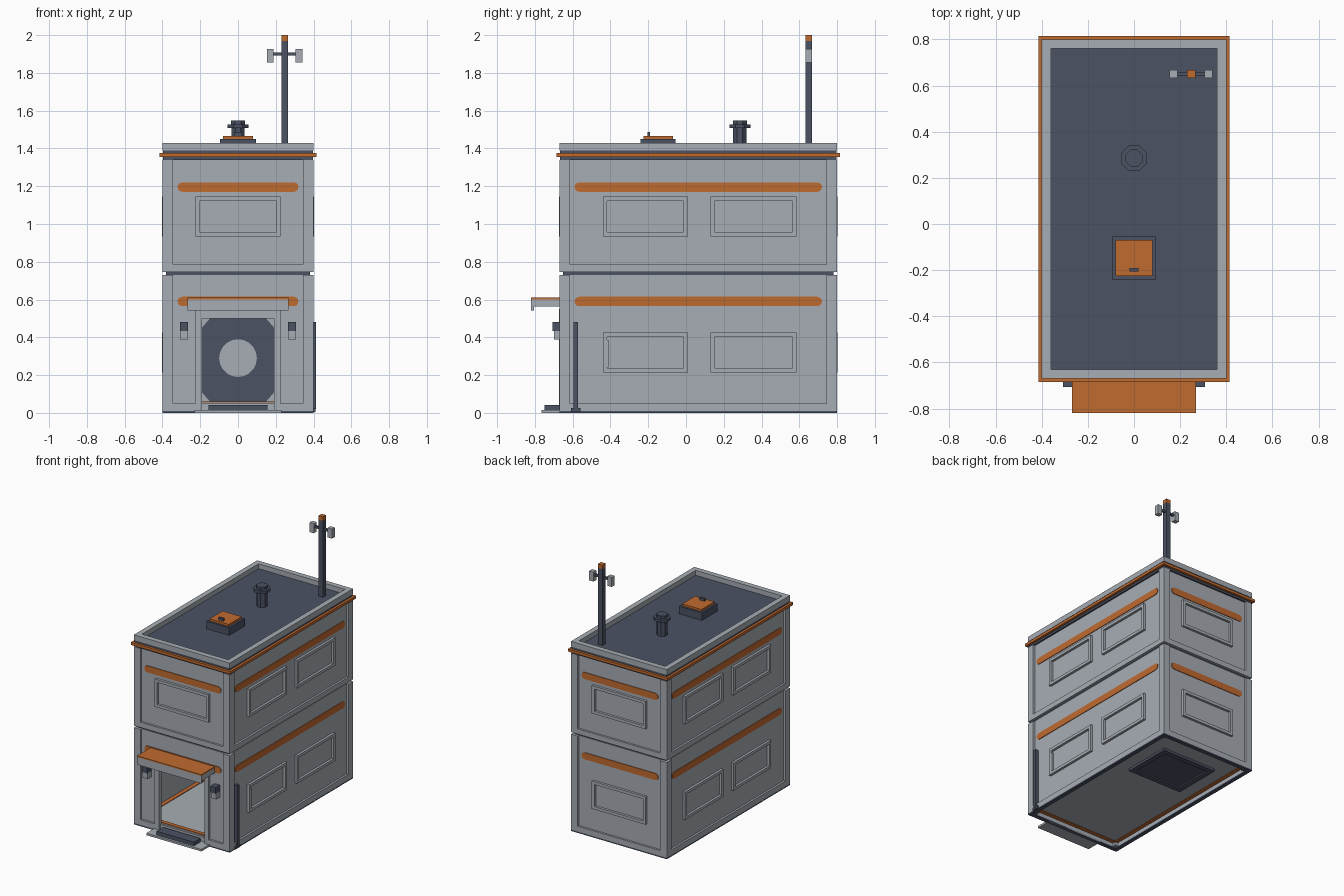
import bpy, bmesh, math
from mathutils import Vector

old = bpy.data.objects.get("Cube")
if old:
    bpy.data.objects.remove(old, do_unlink=True)


def material(name, rgb):
    m = bpy.data.materials.new(name)
    m.use_nodes = True
    m.diffuse_color = (*rgb, 1)
    m.node_tree.nodes["Principled BSDF"].inputs["Base Color"].default_value = (*rgb, 1)
    return m


GREY = material("light grey", (0.39, 0.42, 0.46))
DARK = material("dark slate", (0.07, 0.084, 0.125))
ORANGE = material("orange", (0.53, 0.145, 0.03))

W, FRONT, BACK = 0.4, -0.67, 0.8      # outer shell
INSET = 0.015                         # wall panels sit behind the corner posts
MID = (FRONT + BACK) / 2


def finish(name, bm, mat):
    bmesh.ops.recalc_face_normals(bm, faces=bm.faces)
    me = bpy.data.meshes.new(name)
    bm.to_mesh(me)
    bm.free()
    me.materials.append(mat)
    ob = bpy.data.objects.new(name, me)
    bpy.context.collection.objects.link(ob)
    return ob


def box(name, x, y, z, mat):
    bm = bmesh.new()
    bmesh.ops.create_cube(bm, size=1)
    for v in bm.verts:
        v.co = Vector([(r[0] + r[1]) / 2 + c * (r[1] - r[0]) for c, r in zip(v.co, (x, y, z))])
    return finish(name, bm, mat)


def ring(name, x, y, z, width, mat):
    """Rectangular frame lying flat."""
    box(name + "_left", (x - width, x), y, z, mat)
    box(name + "_right", (-x, width - x), y, z, mat)
    box(name + "_front", (width - x, x - width), (y[0], y[0] + width), z, mat)
    box(name + "_back", (width - x, x - width), (y[1] - width, y[1]), z, mat)


def octagon(name, x, y, z, radius, mat):
    bm = bmesh.new()
    ring_pts = [(x + radius * math.cos(a), y + radius * math.sin(a))
                for a in (math.pi / 8 + i * math.pi / 4 for i in range(8))]
    prism(bm, [Vector((px, py, z[0])) for px, py in ring_pts], Vector((0, 0, z[1] - z[0])))
    return finish(name, bm, mat)


def prism(bm, points, offset):
    f = bm.faces.new([bm.verts.new(p) for p in points])
    ext = bmesh.ops.extrude_face_region(bm, geom=[f], use_keep_orig=True)
    for g in ext["geom"]:
        if isinstance(g, bmesh.types.BMVert):
            g.co += offset


# Each side: along-wall axis, outward sign, outer plane position
SIDES = {"front": ("x", -1, FRONT), "back": ("x", 1, BACK),
         "left": ("y", 1, W), "right": ("y", -1, -W)}


def side_box(name, side, u, depth, z, mat):
    """Box on a wall; depth is measured outward from the outer plane."""
    axis, sign, plane = SIDES[side]
    d = sorted(plane + sign * k for k in depth)
    return box(f"{side}_{name}", *((u, d) if axis == "x" else (d, u)), z, mat)


def stripe(name, side, u, z):
    """Painted band with round ends."""
    axis, sign, plane = SIDES[side]
    r, zc = (z[1] - z[0]) / 2, (z[0] + z[1]) / 2
    pts = []
    for end, start in ((u[1] - r, -90), (u[0] + r, 90)):
        for i in range(7):
            a = math.radians(start + i * 30)
            pts.append((end + r * math.cos(a), zc + r * math.sin(a)))
    d = plane - sign * INSET
    out = sign * 0.005
    co = [Vector((p, d, q)) if axis == "x" else Vector((d, p, q)) for p, q in pts]
    bm = bmesh.new()
    prism(bm, co, Vector((0, out, 0)) if axis == "x" else Vector((out, 0, 0)))
    finish(f"{side}_{name}", bm, ORANGE)


def window(name, side, u, z):
    t, d = 0.022, (-INSET, 0.003)
    for i, k in enumerate((u[0], u[1] - t)):
        side_box(f"{name}_jamb_{i}", side, (k, k + t), d, z, GREY)
    for i, k in enumerate((z[0], z[1] - t)):
        side_box(f"{name}_rail_{i}", side, (u[0] + t, u[1] - t), d, (k, k + t), GREY)


# Lower storey shell with a doorway
T = 0.03
DOOR, DOOR_TOP = 0.19, 0.53
low, high = (0.01, 0.73), (0.745, 1.34)
for s in ("left", "right"):
    side_box("lower_wall", s, (FRONT + INSET, BACK - INSET), (-T, -INSET), low, GREY)
inner = W - T
side_box("lower_wall", "back", (-inner, inner), (-T, -INSET), low, GREY)
for n, u, z in (("wall_a", (-inner, -DOOR), low), ("wall_b", (DOOR, inner), low),
                ("wall_over_door", (-DOOR, DOOR), (DOOR_TOP, low[1])),
                ("threshold", (-DOOR, DOOR), (low[0], 0.05))):
    side_box(n, "front", u, (-T, -INSET), z, GREY)
ring("base_skirt", W, (FRONT, BACK), (0, 0.01), T, DARK)
box("floor", (-inner, inner), (FRONT + T, BACK - T), (0.04, 0.055), GREY)
ring("floor_edge_band", inner, (FRONT + T, BACK - T), (0.036, 0.06), 0.03, ORANGE)
box("ceiling", (-W + 0.02, W - 0.02), (FRONT + 0.02, BACK - 0.02), (0.7, 0.75), DARK)

# Upper storey core
box("upper_walls", (-W + INSET, W - INSET), (FRONT + INSET, BACK - INSET), high, GREY)

# Corner posts and bottom rails of both storeys
for level, z in (("lower", low), ("upper", high)):
    for sx in (-1, 1):
        for sy, y in (("front", (FRONT, FRONT + 0.055)), ("back", (BACK - 0.055, BACK))):
            x = sorted((sx * W, sx * (W - 0.055)))
            box(f"{level}_{sy}_post_{'left' if sx > 0 else 'right'}", x, y, z, GREY)
    for s, (axis, _, _) in SIDES.items():
        spans = [(-0.345, 0.345)] if axis == "x" else [(FRONT + 0.055, BACK - 0.055)]
        if level == "lower" and s == "front":
            spans = [(-0.345, -0.225), (0.225, 0.345)]
        for i, u in enumerate(spans):
            side_box(f"{level}_rail_{i}", s, u, (-INSET, 0), (z[0], z[0] + 0.04), GREY)

# Windows and stripes
for s, (axis, _, _) in SIDES.items():
    for level, zw, zs in (("lower", 0.215, 0.565), ("upper", 0.935, 1.17)):
        stripe(f"{level}_stripe", s, (-0.32, 0.32) if axis == "x" else (-0.59, 0.72), (zs, zs + 0.05))
        spans = [(-0.225, 0.225)] if axis == "x" else [(-0.44, 0.01), (0.13, 0.585)]
        if level == "lower" and s == "front":
            continue
        for i, u in enumerate(spans):
            window(f"{level}_window_{i}", s, u, (zw, zw + 0.21))

# Cornice, parapet and roof deck
box("cornice_band", (-W + 0.003, W - 0.003), (FRONT + 0.003, BACK - 0.003), (1.34, 1.39), DARK)
ring("cornice_trim", W + 0.015, (FRONT - 0.015, BACK + 0.015), (1.355, 1.375), 0.03, ORANGE)
ring("parapet", W, (FRONT, BACK), (1.39, 1.43), 0.04, GREY)
box("roof_deck", (-0.36, 0.36), (FRONT + 0.04, BACK - 0.04), (1.385, 1.393), DARK)

# Roof hatch
box("hatch_base", (-0.095, 0.095), (-0.24, -0.055), (1.39, 1.45), DARK)
box("hatch_lid", (-0.08, 0.08), (-0.225, -0.07), (1.45, 1.466), ORANGE)
box("hatch_handle", (-0.02, 0.02), (-0.205, -0.19), (1.466, 1.486), DARK)

# Vent
octagon("vent_stem", 0, 0.285, (1.39, 1.51), 0.038, DARK)
octagon("vent_cap", 0, 0.285, (1.508, 1.528), 0.06, DARK)
octagon("vent_top", 0, 0.285, (1.528, 1.548), 0.04, DARK)

# Mast with two side units
box("mast", (0.23, 0.266), (0.632, 0.668), (1.39, 1.97), DARK)
box("mast_tip", (0.23, 0.266), (0.632, 0.668), (1.97, 2.0), ORANGE)
box("mast_crossbar", (0.18, 0.316), (0.642, 0.658), (1.893, 1.909), DARK)
for n, x in (("right", 0.153), ("left", 0.305)):
    box(f"mast_unit_{n}", (x, x + 0.036), (0.633, 0.667), (1.855, 1.927), GREY)

# Door frame, lamps and canopy
for sx, n in ((-1, "right"), (1, "left")):
    side_box(f"door_jamb_{n}", "front", sorted((sx * DOOR, sx * 0.225)), (-T, 0.003), (0.01, 0.55), GREY)
    lamp = sorted((sx * 0.265, sx * 0.308))
    side_box(f"lamp_top_{n}", "front", lamp, (-INSET, 0.036), (0.433, 0.48), DARK)
    side_box(f"lamp_glass_{n}", "front", lamp, (-INSET, 0.03), (0.388, 0.433), GREY)
side_box("door_lintel", "front", (-DOOR, DOOR), (-T, 0.003), (0.5, 0.55), GREY)
side_box("canopy", "front", (-0.268, 0.268), (-INSET, 0.15), (0.562, 0.6), GREY)
side_box("canopy_lip", "front", (-0.268, 0.268), (0.135, 0.15), (0.543, 0.562), GREY)
side_box("canopy_top", "front", (-0.268, 0.268), (-INSET, 0.15), (0.6, 0.61), ORANGE)

# Doorstep
side_box("step_plate", "front", (-0.23, 0.23), (-T, 0.095), (0, 0.015), GREY)
side_box("step", "front", (-0.155, 0.155), (0, 0.078), (0.015, 0.043), DARK)

# Conduit and small handle on the left wall
side_box("conduit", "left", (-0.595, -0.573), (-INSET, 0.014), (0.02, 0.48), DARK)
side_box("conduit_foot", "left", (-0.61, -0.558), (-INSET, 0.01), (0.005, 0.025), DARK)
side_box("handle", "left", (-0.42, -0.41), (-INSET, 0.002), (0.24, 0.385), GREY)

# Painted panel on the inner back wall: clipped dark square with a round light centre
c, k, zm, yb = 0.19, 0.15, 0.28, BACK - T
bm = bmesh.new()
outline = [(c, -k), (c, k), (k, c), (-k, c), (-c, k), (-c, -k), (-k, -c), (k, -c)]
prism(bm, [Vector((x, yb, zm + z * 1.15)) for x, z in outline], Vector((0, -0.006, 0)))
finish("inner_panel", bm, DARK)
bm = bmesh.new()
prism(bm, [Vector((0.1 * math.cos(i * math.pi / 10), yb - 0.005, 0.29 + 0.1 * math.sin(i * math.pi / 10)))
           for i in range(20)], Vector((0, -0.005, 0)))
finish("inner_panel_disc", bm, GREY)

# Dark service frame under the floor
box("underfloor_panel", (-0.2, 0.2), (0.25, 0.57), (0.032, 0.04), DARK)
ring("underfloor_frame", 0.23, (0.22, 0.6), (0.022, 0.04), 0.04, DARK)
